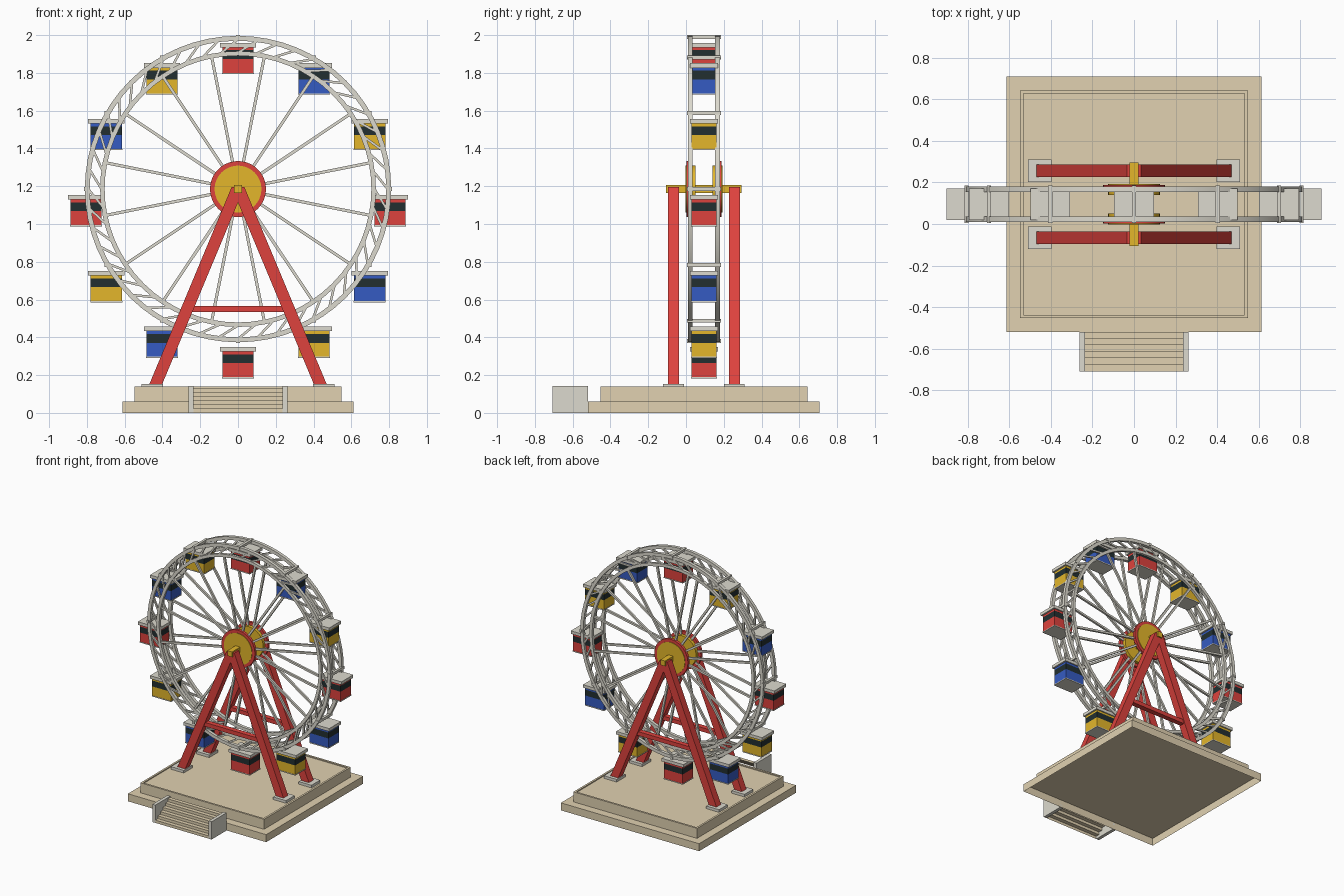
import bpy, bmesh, math
from mathutils import Matrix, Vector

if "Cube" in bpy.data.objects:
    bpy.data.objects.remove(bpy.data.objects["Cube"])

CY, CZ, R = 0.095, 1.185, 0.805      # wheel centre and pivot radius


def material(name, rgb):
    m = bpy.data.materials.new(name)
    m.diffuse_color = (*rgb, 1)
    m.use_nodes = True
    m.node_tree.nodes["Principled BSDF"].inputs["Base Color"].default_value = m.diffuse_color
    return m


TAN = material("tan stone", (0.75, 0.64, 0.44))
GREY = material("light grey", (0.72, 0.70, 0.62))
RED = material("red", (0.73, 0.055, 0.047))
YELLOW = material("yellow", (0.77, 0.47, 0.024))
BLUE = material("blue", (0.036, 0.105, 0.54))
DARK = material("dark glass", (0.016, 0.028, 0.030))


def finish(name, bm, mat, smooth=False, recalc=True):
    if recalc:
        bmesh.ops.recalc_face_normals(bm, faces=bm.faces)
    mesh = bpy.data.meshes.new(name)
    bm.to_mesh(mesh)
    bm.free()
    mesh.materials.append(mat)
    ob = bpy.data.objects.new(name, mesh)
    bpy.context.collection.objects.link(ob)
    if smooth:
        bpy.context.view_layer.objects.active = ob
        ob.select_set(True)
        bpy.ops.object.shade_smooth_by_angle(angle=math.radians(30))
        ob.select_set(False)
    return ob


def box(bm, x0, x1, y0, y1, z0, z1):
    m = Matrix.Translation(((x0 + x1) / 2, (y0 + y1) / 2, (z0 + z1) / 2))
    bmesh.ops.create_cube(bm, size=1, matrix=m @ Matrix.Diagonal((x1 - x0, y1 - y0, z1 - z0, 1)))


def open_bottom(bm):
    low = [f for f in bm.faces if f.normal.z < -0.9]
    bmesh.ops.delete(bm, geom=low, context='FACES')


def bar(bm, a, b, w, d):
    """Straight bar in the wheel plane, w wide across it and d deep along y."""
    a, b = Vector(a), Vector(b)
    z = (b - a).normalized()
    y = Vector((0, 1, 0))
    rot = Matrix((y.cross(z), y, z)).transposed().to_4x4()
    m = Matrix.Translation((a + b) / 2) @ rot
    bmesh.ops.create_cube(bm, size=1, matrix=m @ Matrix.Diagonal((w, d, (b - a).length, 1)))


def prism(bm, pts, y0, y1):
    """Outline in x, z drawn out along y."""
    f = bm.faces.new([bm.verts.new((x, y0, z)) for x, z in pts])
    ext = bmesh.ops.extrude_face_region(bm, geom=[f])["geom"]
    bmesh.ops.translate(bm, vec=(0, y1 - y0, 0), verts=[v for v in ext if isinstance(v, bmesh.types.BMVert)])


def polar(r, ang, y):
    return Vector((r * math.sin(ang), y, CZ + r * math.cos(ang)))


def ring(bm, r0, r1, y, d, n=64):
    loops = []
    for i in range(n):
        a = math.tau * i / n
        loops.append([bm.verts.new(polar(r, a, y + s)) for r, s in
                      ((r0, -d / 2), (r1, -d / 2), (r1, d / 2), (r0, d / 2))])
    for i in range(n):
        p, q = loops[i], loops[(i + 1) % n]
        for k in range(4):
            bm.faces.new((p[k], p[(k + 1) % 4], q[(k + 1) % 4], q[k]))


def disc(bm, r, y, d, n=48):
    m = Matrix.Translation((0, y, CZ)) @ Matrix.Rotation(math.pi / 2, 4, 'X')
    bmesh.ops.create_cone(bm, cap_ends=True, segments=n, radius1=r, radius2=r, depth=d, matrix=m)


# Hollow stepped base, open underneath, with a shallow sunken floor
bm = bmesh.new()
box(bm, -0.612, 0.612, CY - 0.613, CY + 0.613, 0, 0.06)
bm.normal_update()
open_bottom(bm)
finish("base_slab", bm, TAN, recalc=False)
bm = bmesh.new()
box(bm, -0.547, 0.547, CY - 0.547, CY + 0.547, 0.06, 0.14)
bm.normal_update()
open_bottom(bm)
top = [f for f in bm.faces if f.normal.z > 0.9]
bmesh.ops.inset_region(bm, faces=top, thickness=0.022)
floor = bmesh.ops.extrude_face_region(bm, geom=top)["geom"]
bmesh.ops.translate(bm, vec=(0, 0, -0.008), verts=[v for v in floor if isinstance(v, bmesh.types.BMVert)])
bmesh.ops.delete(bm, geom=[f for f in top if f.is_valid], context='FACES')
finish("upper_platform", bm, TAN, recalc=False)

# Entrance stairs: one folded sheet of treads and risers between side walls
bm = bmesh.new()
N, Y0, Y1, RISE = 6, -0.708, -0.518, 0.022
prev = None
for i in range(N):
    for y, z in ((i, i), (i, i + 1), (i + 1, i + 1)):
        y, z = Y0 + y * (Y1 - Y0) / N, z * RISE
        pair = [bm.verts.new((x, y, z)) for x in (-0.236, 0.236)]
        if prev and (pair[0].co - prev[0].co).length > 1e-4:
            bm.faces.new((prev[0], prev[1], pair[1], pair[0]))
        prev = pair
bmesh.ops.remove_doubles(bm, verts=bm.verts, dist=1e-4)
finish("stairs", bm, TAN, recalc=False)
bm = bmesh.new()
for s in (-1, 1):
    a, b = sorted((s * 0.236, s * 0.262))
    box(bm, a, b, Y0, Y1, 0, 0.142)
finish("stair_walls", bm, GREY)

# A-frame supports, crossbars and foot plates
legs, cross, feet = bmesh.new(), bmesh.new(), bmesh.new()
for s in (-1, 1):
    y = CY + s * 0.161
    for t in (-1, 1):
        prism(legs, [(t * 0.437 - 0.034, 0.148), (t * 0.437 + 0.034, 0.148),
                     (0.034, 1.195), (-0.034, 1.195)], y - 0.029, y + 0.029)
        box(feet, t * 0.453 - 0.057, t * 0.453 + 0.057, y - 0.055, y + 0.055, 0.13, 0.153)
    box(cross, -0.25, 0.25, y - 0.02, y + 0.02, 0.535, 0.567)
finish("support_legs", legs, RED)
finish("support_crossbars", cross, RED)
finish("foot_plates", feet, GREY)

# Axle and hub
bm = bmesh.new()
box(bm, -0.021, 0.021, CY - 0.2, CY + 0.2, CZ - 0.021, CZ + 0.021)
finish("axle", bm, YELLOW)
red, yel = bmesh.new(), bmesh.new()
for s in (-1, 1):
    disc(red, 0.148, CY + s * 0.082, 0.022)
    disc(yel, 0.124, CY + s * 0.071, 0.052)
finish("hub_flanges", red, RED, True)
finish("hub_discs", yel, YELLOW, True)

# Rims, slanted struts and spokes on both sides of the wheel
rims, struts, spokes = bmesh.new(), bmesh.new(), bmesh.new()
for s in (-1, 1):
    y = CY + s * 0.072
    ring(rims, 0.785, 0.811, y, 0.025)
    ring(rims, 0.706, 0.730, y, 0.025)
    for i in range(48):
        a, b = math.tau * i / 48, math.tau * (i + 1) / 48
        bar(struts, polar(0.722, a, y), polar(0.793, b, y), 0.013, 0.013)
    for i in range(16):
        a = math.tau * (i + 0.5) / 16
        bar(spokes, polar(0.1, a, y), polar(0.715, a, y), 0.016, 0.016)
finish("wheel_rims", rims, GREY, True)
finish("rim_struts", struts, GREY)
finish("spokes", spokes, GREY)

# Hanging cabins in three repeating colours
bodies = {m.name: (bmesh.new(), m) for m in (RED, BLUE, YELLOW)}
order = list(bodies)
bands, roofs, floors, pivots = (bmesh.new() for _ in range(4))
for i in range(12):
    p = polar(R, math.tau * i / 12, CY)

    def block(bm, hx, hy, lo, hi):
        box(bm, p.x - hx, p.x + hx, CY - hy, CY + hy, p.z + lo, p.z + hi)

    body = bodies[order[i % 3]][0]
    block(body, 0.083, 0.066, -0.190, -0.117)
    block(body, 0.083, 0.066, -0.070, -0.055)
    block(bands, 0.083, 0.066, -0.117, -0.070)
    block(roofs, 0.096, 0.075, -0.055, -0.031)
    block(floors, 0.085, 0.068, -0.197, -0.190)
    block(pivots, 0.010, 0.089, -0.010, 0.010)
for name, (bm, m) in bodies.items():
    finish(name + "_cabin_bodies", bm, m)
finish("cabin_windows", bands, DARK)
finish("cabin_roofs", roofs, GREY)
finish("cabin_floors", floors, GREY)
finish("cabin_pivots", pivots, GREY)
